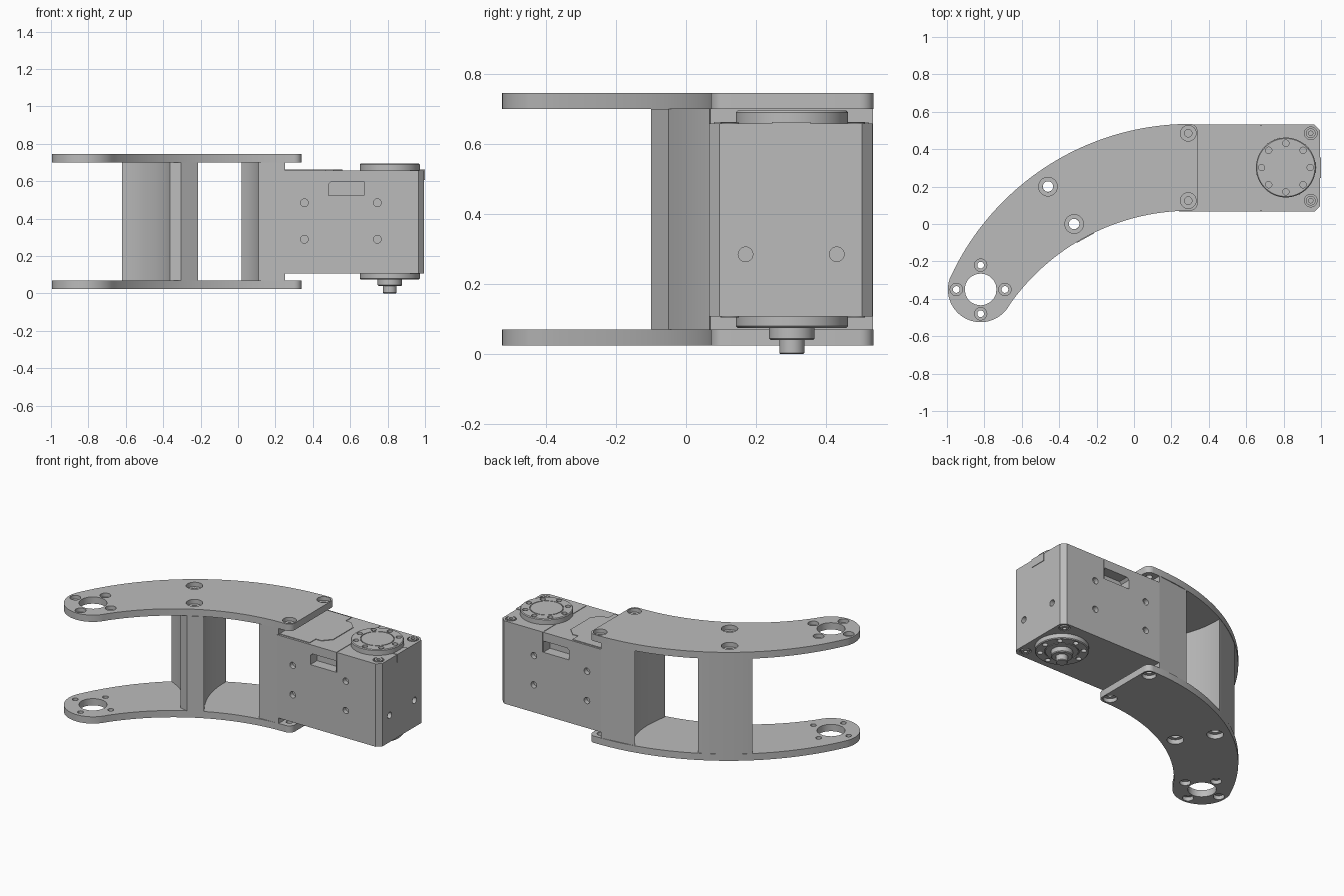
import bpy, bmesh
from math import radians, cos, sin, pi
from mathutils import Matrix, Vector

if "Cube" in bpy.data.objects:
    bpy.data.objects.remove(bpy.data.objects["Cube"])

grey = bpy.data.materials.new("satin grey")
grey.use_nodes = True
grey.diffuse_color = (0.5, 0.5, 0.5, 1)
grey.node_tree.nodes["Principled BSDF"].inputs["Base Color"].default_value = (0.5, 0.5, 0.5, 1)


def finish(bm, name):
    bmesh.ops.recalc_face_normals(bm, faces=bm.faces)
    mesh = bpy.data.meshes.new(name)
    bm.to_mesh(mesh)
    bm.free()
    mesh.materials.append(grey)
    obj = bpy.data.objects.new(name, mesh)
    bpy.context.collection.objects.link(obj)
    return obj


def add_prism(bm, pts, z0, z1, matrix=Matrix()):
    lower = [bm.verts.new(matrix @ Vector((x, y, z0))) for x, y in pts]
    upper = [bm.verts.new(matrix @ Vector((x, y, z1))) for x, y in pts]
    bm.faces.new(lower)
    bm.faces.new(upper)
    for i in range(len(pts)):
        j = (i + 1) % len(pts)
        bm.faces.new((lower[i], lower[j], upper[j], upper[i]))


def prism(name, pts, z0, z1):
    bm = bmesh.new()
    add_prism(bm, pts, z0, z1)
    return finish(bm, name)


def add_turned(bm, profile, matrix, steps=32):
    # Profile of (radius, height) pairs turned about local z
    part = bmesh.new()
    verts = [part.verts.new((r, 0, z)) for r, z in profile]
    edges = [part.edges.new(pair) for pair in zip(verts, verts[1:])]
    bmesh.ops.spin(part, geom=verts + edges, axis=(0, 0, 1), cent=(0, 0, 0),
                   angle=2 * pi, steps=steps)
    bmesh.ops.remove_doubles(part, verts=part.verts, dist=1e-5)
    part.transform(matrix)
    mesh = bpy.data.meshes.new("turned")
    part.to_mesh(mesh)
    part.free()
    bm.from_mesh(mesh)
    bpy.data.meshes.remove(mesh)


def at(x, y, z, axis="Z"):
    turn = {"Z": Matrix(), "Y": Matrix.Rotation(pi / 2, 4, "X"),
            "X": Matrix.Rotation(pi / 2, 4, "Y")}[axis]
    return Matrix.Translation((x, y, z)) @ turn


def drill(bm, x, y, z, r, depth, axis="Z"):
    add_turned(bm, [(0, -depth), (r, -depth), (r, depth), (0, depth)], at(x, y, z, axis), 20)


def bore(bm, x, y, z, wide, narrow, shelf, depth):
    # Stepped screw hole going down from z
    add_turned(bm, [(0, -depth), (narrow, -depth), (narrow, -shelf),
                    (wide, -shelf), (wide, 0.02), (0, 0.02)], at(x, y, z))


def add_box(bm, lo, hi):
    add_prism(bm, [(lo[0], lo[1]), (hi[0], lo[1]), (hi[0], hi[1]), (lo[0], hi[1])], lo[2], hi[2])


def cut(obj, bm):
    cutter = finish(bm, "cutter")
    cutter.hide_render = True
    mod = obj.modifiers.new("cut", "BOOLEAN")
    mod.operation, mod.solver, mod.object = "DIFFERENCE", "EXACT", cutter
    mod.use_self = True
    bpy.context.view_layer.update()
    mesh = bpy.data.meshes.new_from_object(obj.evaluated_get(bpy.context.evaluated_depsgraph_get()))
    obj.modifiers.clear()
    obj.data = mesh
    bpy.data.objects.remove(cutter)


def mirror_z(obj, name, middle):
    mesh = obj.data.copy()
    mesh.transform(Matrix.Translation((0, 0, 2 * middle)) @ Matrix.Diagonal((1, 1, -1, 1)))
    mesh.flip_normals()
    copy = bpy.data.objects.new(name, mesh)
    bpy.context.collection.objects.link(copy)
    return copy


def arc(cx, cy, r, a0, a1, n):
    angles = [radians(a0 + (a1 - a0) * i / n) for i in range(n + 1)]
    return [(cx + r * cos(a), cy + r * sin(a)) for a in angles]


def bend(a, c, b, n=14):
    a, b, c = Vector(a), Vector(b), Vector(c)
    return [tuple(a * (1 - t) ** 2 + c * 2 * t * (1 - t) + b * t * t)
            for t in (i / n for i in range(n + 1))]


parts = []

# Curved arm plates with screw holes, one above and one below
outline = (arc(0.3, -0.877, 1.412, 90, 154.8, 40) + arc(-0.82, -0.35, 0.175, 154.8, 325.95, 32)[1:]
           + arc(0.3, -1.107, 1.178, 145.95, 90, 36)[1:]
           + arc(0.3, 0.111, 0.04, -88, 0, 6) + arc(0.3, 0.495, 0.04, 0, 88, 6))
top_plate = prism("top_arm_plate", outline, 0.70, 0.745)
holes = bmesh.new()
drill(holes, -0.82, -0.35, 0.72, 0.085, 0.1)
for i in range(4):
    a = i * pi / 2
    bore(holes, -0.82 + 0.13 * cos(a), -0.35 + 0.13 * sin(a), 0.745, 0.033, 0.018, 0.025, 0.1)
for x, y in ((-0.46, 0.2), (-0.32, 0.0)):
    bore(holes, x, y, 0.745, 0.05, 0.028, 0.03, 0.1)
for y in (0.125, 0.485):
    bore(holes, 0.29, y, 0.745, 0.042, 0.02, 0.025, 0.1)
cut(top_plate, holes)
parts += [top_plate, mirror_z(top_plate, "bottom_arm_plate", 0.385)]

# Flared pillar between the plates
left_side = bend((-0.62, 0.19), (-0.42, 0.1), (-0.363, -0.085))
right_side = bend((-0.213, -0.05), (-0.36, 0.15), (-0.35, 0.372))
pillar = prism("flared_pillar", left_side + [(-0.304, -0.1)] + right_side
               + arc(0.3, -0.877, 1.41, 118, 130, 8), 0.07, 0.70)
holes = bmesh.new()
for x, y in ((-0.46, 0.2), (-0.32, 0.0)):
    drill(holes, x, y, 0.385, 0.028, 0.4)
cut(pillar, holes)
parts.append(pillar)

# Mounting wall that carries the motor
parts.append(prism("mounting_wall", bend((0.02, 0.506), (0.125, 0.42), (0.125, 0.22))
                   + [(0.11, 0.065), (0.25, 0.07), (0.25, 0.533)], 0.07, 0.70))

# Motor housing with chamfered end corners
housing = prism("motor_housing", [(0.24, 0.066), (0.965, 0.066), (0.995, 0.096),
                                  (0.995, 0.502), (0.965, 0.532), (0.24, 0.532)], 0.108, 0.658)
holes = bmesh.new()
for side in (0.066, 0.532):
    for x in (0.355, 0.745):
        for z in (0.29, 0.485):
            drill(holes, x, side, z, 0.021, 0.03, "Y")
    # connector socket
    add_prism(holes, [(0.485, 0.525), (0.675, 0.525), (0.675, 0.60), (0.5, 0.60), (0.485, 0.585)],
              -0.07, 0.07, at(0, side, 0, "Y"))
    # seam above the socket
    add_box(holes, (0.677, side - 0.005, 0.525), (0.681, side + 0.005, 0.67))
for y in (0.17, 0.43):
    drill(holes, 0.995, y, 0.285, 0.021, 0.03, "X")
for y in (0.125, 0.485):
    for z in (0.108, 0.658):
        drill(holes, 0.945, y, z, 0.034, 0.012)
add_box(holes, (0.677, 0.075, 0.653), (0.681, 0.523, 0.67))
cut(housing, holes)
parts.append(housing)

# Corner screws, end tab and raised cover on the housing
screws = bmesh.new()
for y in (0.125, 0.485):
    for z in (0.105, 0.645):
        add_turned(screws, [(0.012, 0), (0.026, 0), (0.026, 0.016), (0.012, 0.016), (0.012, 0)],
                   at(0.945, y, z), 20)
parts.append(finish(screws, "corner_screws"))
tab = bmesh.new()
add_box(tab, (0.97, 0.245, 0.607), (0.999, 0.355, 0.662))
parts.append(finish(tab, "end_tab"))
parts.append(prism("cable_cover", [(0.25, 0.08), (0.47, 0.08), (0.47, 0.145), (0.51, 0.145),
                                   (0.56, 0.2), (0.56, 0.41), (0.51, 0.46), (0.47, 0.46),
                                   (0.47, 0.52), (0.25, 0.52)], 0.65, 0.662))

# Round output discs with a ring of screw holes
disc = bmesh.new()
add_turned(disc, [(0, 0.65), (0.16, 0.65), (0.16, 0.69), (0.155, 0.695), (0.103, 0.695),
                  (0.103, 0.69), (0.098, 0.69), (0.098, 0.695), (0, 0.695)],
           at(0.812, 0.302, 0), 64)
top_disc = finish(disc, "top_output_disc")
holes = bmesh.new()
for i in range(8):
    a = i * pi / 4
    drill(holes, 0.812 + 0.13 * cos(a), 0.302 + 0.13 * sin(a), 0.695, 0.017, 0.025)
cut(top_disc, holes)
parts += [top_disc, mirror_z(top_disc, "bottom_output_disc", 0.385)]

# Stepped shaft under the motor
shaft = bmesh.new()
add_turned(shaft, [(0, 0.1), (0.065, 0.1), (0.065, 0.045), (0.06, 0.04), (0.036, 0.04),
                   (0.036, 0.004), (0.032, 0), (0, 0)], at(0.812, 0.302, 0), 40)
parts.append(finish(shaft, "output_shaft"))

# Smooth curves, keep edges crisp
bpy.ops.object.select_all(action="DESELECT")
for obj in parts:
    obj.select_set(True)
bpy.context.view_layer.objects.active = parts[0]
bpy.ops.object.shade_smooth_by_angle(angle=radians(30))
